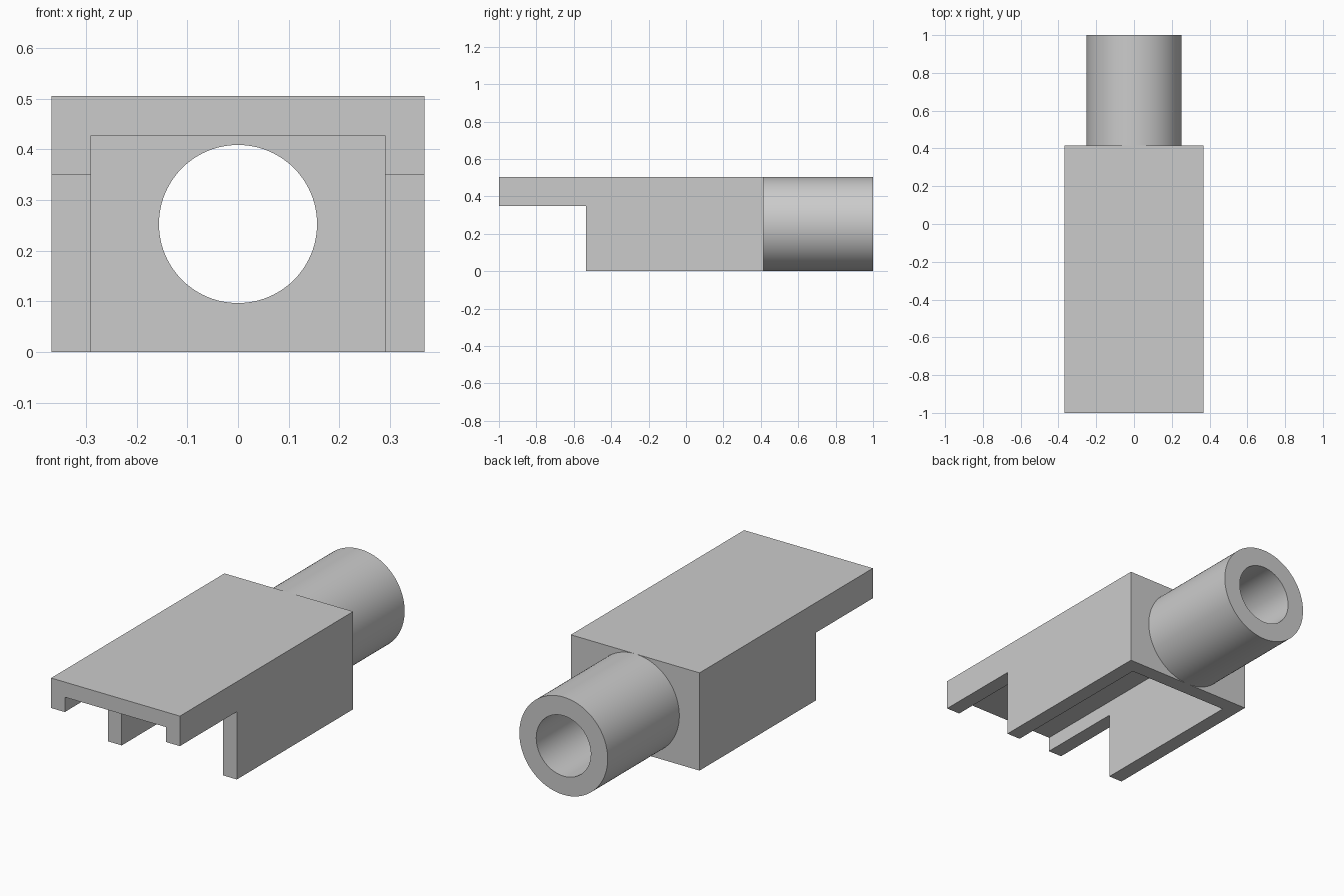
import bpy, bmesh, math

if "Cube" in bpy.data.objects:
    bpy.data.objects.remove(bpy.data.objects["Cube"], do_unlink=True)

W, H, WALL = 0.368, 0.505, 0.078      # half width, height, wall thickness
BACK, STEP, LIP = 0.415, -0.535, 0.35  # rear face, side wall start, lip underside
R_OUT, R_IN, MID = H / 2, 0.156, H / 2
SEGMENTS = 96

grey = bpy.data.materials.new("light_grey")
grey.use_nodes = True
grey.diffuse_color = (0.6, 0.6, 0.6, 1)
grey.node_tree.nodes["Principled BSDF"].inputs["Base Color"].default_value = (0.6, 0.6, 0.6, 1)


def make_object(name, bm):
    bmesh.ops.recalc_face_normals(bm, faces=bm.faces)
    mesh = bpy.data.meshes.new(name)
    bm.to_mesh(mesh)
    bm.free()
    mesh.materials.append(grey)
    obj = bpy.data.objects.new(name, mesh)
    bpy.context.collection.objects.link(obj)
    return obj


def extrude_profile(name, profile, half_width):
    """Extrude a (y, z) side profile across x."""
    bm = bmesh.new()
    face = bm.faces.new([bm.verts.new((-half_width, y, z)) for y, z in profile])
    result = bmesh.ops.extrude_face_region(bm, geom=[face])
    verts = [v for v in result["geom"] if isinstance(v, bmesh.types.BMVert)]
    bmesh.ops.translate(bm, verts=verts, vec=(2 * half_width, 0, 0))
    return make_object(name, bm)


def lathe(name, profile, closed):
    """Spin a (radius, y) profile around the bore axis."""
    bm = bmesh.new()
    rings = []
    for r, y in profile:
        angles = [2 * math.pi * i / SEGMENTS for i in range(SEGMENTS)]
        rings.append([bm.verts.new((r * math.cos(a), y, MID + r * math.sin(a)))
                      for a in angles])
    for a, b in zip(rings, rings[1:]):
        for i in range(SEGMENTS):
            j = (i + 1) % SEGMENTS
            bm.faces.new((a[i], a[j], b[j], b[i]))
    if closed:
        bm.faces.new(rings[0])
        bm.faces.new(rings[-1])
    return make_object(name, bm)


def cut(target, cutter):
    mod = target.modifiers.new("cut", "BOOLEAN")
    mod.operation, mod.solver, mod.object = "DIFFERENCE", "EXACT", cutter
    bpy.context.view_layer.objects.active = target
    bpy.ops.object.modifier_apply(modifier=mod.name)
    bpy.data.objects.remove(cutter, do_unlink=True)


# Housing with an overhanging front lip
housing = extrude_profile("housing", [(-1, LIP), (-1, H), (BACK, H), (BACK, 0),
                                      (STEP, 0), (STEP, LIP)], W)

# Channel open at the front and underneath
front, inner_back, roof = -1.2, BACK - WALL, H - WALL
cut(housing, extrude_profile("channel_cutter", [(front, -0.2), (front, roof),
                                                (inner_back, roof), (inner_back, -0.2)],
                             W - WALL))

# Round opening through the rear wall
cut(housing, lathe("bore_cutter", [(R_IN, BACK - 0.2), (R_IN, BACK + 0.2)], True))

# Hollow rear tube
tube = lathe("rear_tube", [(R_OUT, BACK), (R_OUT, 1), (R_IN, 1), (R_IN, BACK)], False)

# Smooth the round surfaces, keep edges crisp
bpy.ops.object.select_all(action="DESELECT")
for obj in (housing, tube):
    obj.select_set(True)
bpy.context.view_layer.objects.active = housing
bpy.ops.object.shade_smooth_by_angle(angle=math.radians(30))
